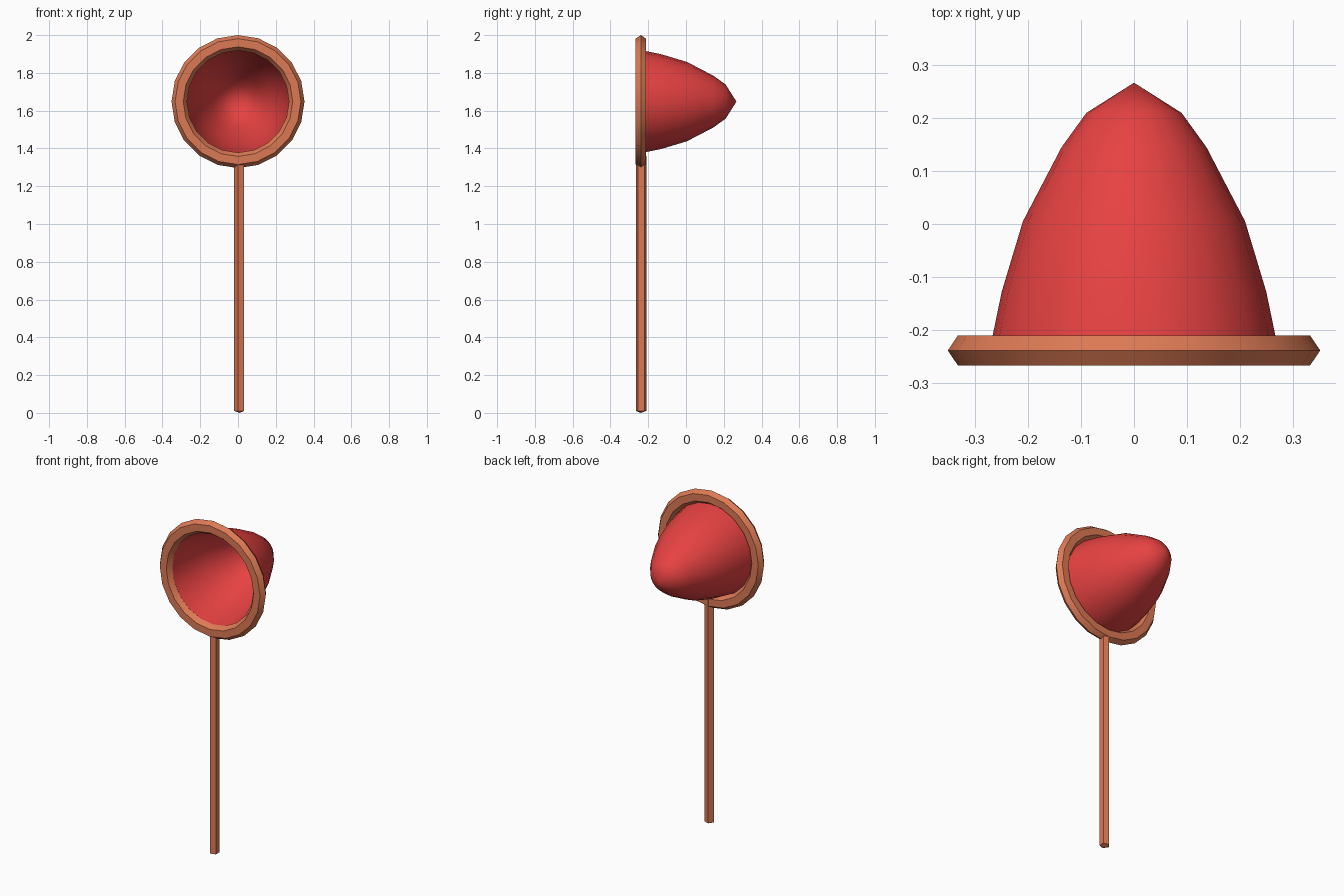
import bpy, bmesh, math

if "Cube" in bpy.data.objects:
    bpy.data.objects.remove(bpy.data.objects["Cube"])

SIDES = 20
CZ = 1.648     # hoop centre height
CY = -0.239    # hoop plane


def material(name, color):
    m = bpy.data.materials.new(name)
    m.diffuse_color = (*color, 1)
    m.use_nodes = True
    m.node_tree.nodes["Principled BSDF"].inputs["Base Color"].default_value = m.diffuse_color
    return m


def finish(name, bm, mat, smooth_angle=None):
    me = bpy.data.meshes.new(name)
    bmesh.ops.recalc_face_normals(bm, faces=bm.faces)
    bm.to_mesh(me)
    bm.free()
    me.materials.append(mat)
    if smooth_angle:
        me.shade_smooth()
        me.set_sharp_from_angle(angle=math.radians(smooth_angle))
    ob = bpy.data.objects.new(name, me)
    bpy.context.collection.objects.link(ob)
    return ob


def lathe(name, profile, mat, closed=False, smooth_angle=30):
    """Spin (radius, y) points around the hoop's y axis."""
    bm = bmesh.new()
    rings = []
    for r, y in profile:
        if r == 0:
            rings.append([bm.verts.new((0, y, CZ))] * SIDES)
        else:
            rings.append([bm.verts.new((r * math.sin(a), y, CZ + r * math.cos(a)))
                          for a in (2 * math.pi * i / SIDES for i in range(SIDES))])
    pairs = list(zip(rings, rings[1:] + rings[:1])) if closed else list(zip(rings, rings[1:]))
    for a, b in pairs:
        for i in range(SIDES):
            j = (i + 1) % SIDES
            bm.faces.new(list(dict.fromkeys((a[i], a[j], b[j], b[i]))))
    return finish(name, bm, mat, smooth_angle)


wood = material("wood", (0.72, 0.195, 0.09))
red = material("red_cloth", (0.80, 0.054, 0.054))

# Hoop with a six-sided section
lathe("hoop", [(0.352, CY), (0.333, CY + 0.028), (0.29, CY + 0.028),
               (0.27, CY), (0.29, CY - 0.028), (0.333, CY - 0.028)], wood, closed=True)

# Open, tapered net bag
lathe("net_bag", [(0.272, CY), (0.267, -0.21), (0.25, -0.128), (0.21, 0.005),
                  (0.137, 0.145), (0.09, 0.21), (0, 0.267)], red, smooth_angle=180)

# Five-sided handle, flat side to +x, with a shallow pointed foot
bm = bmesh.new()
z0, z1, rad, cx = 0.01, 1.36, 0.029, 0.009
angles = [math.radians(36 + 72 * k) for k in range(5)]
low, high = [[bm.verts.new((cx + rad * math.cos(a), CY + 0.001 + rad * math.sin(a), z))
              for a in angles] for z in (z0, z1)]
tip = bm.verts.new((cx, CY, 0))
bm.faces.new(high)
for k in range(5):
    n = (k + 1) % 5
    bm.faces.new((low[k], low[n], high[n], high[k]))
    bm.faces.new((low[n], low[k], tip))
finish("handle", bm, wood)
